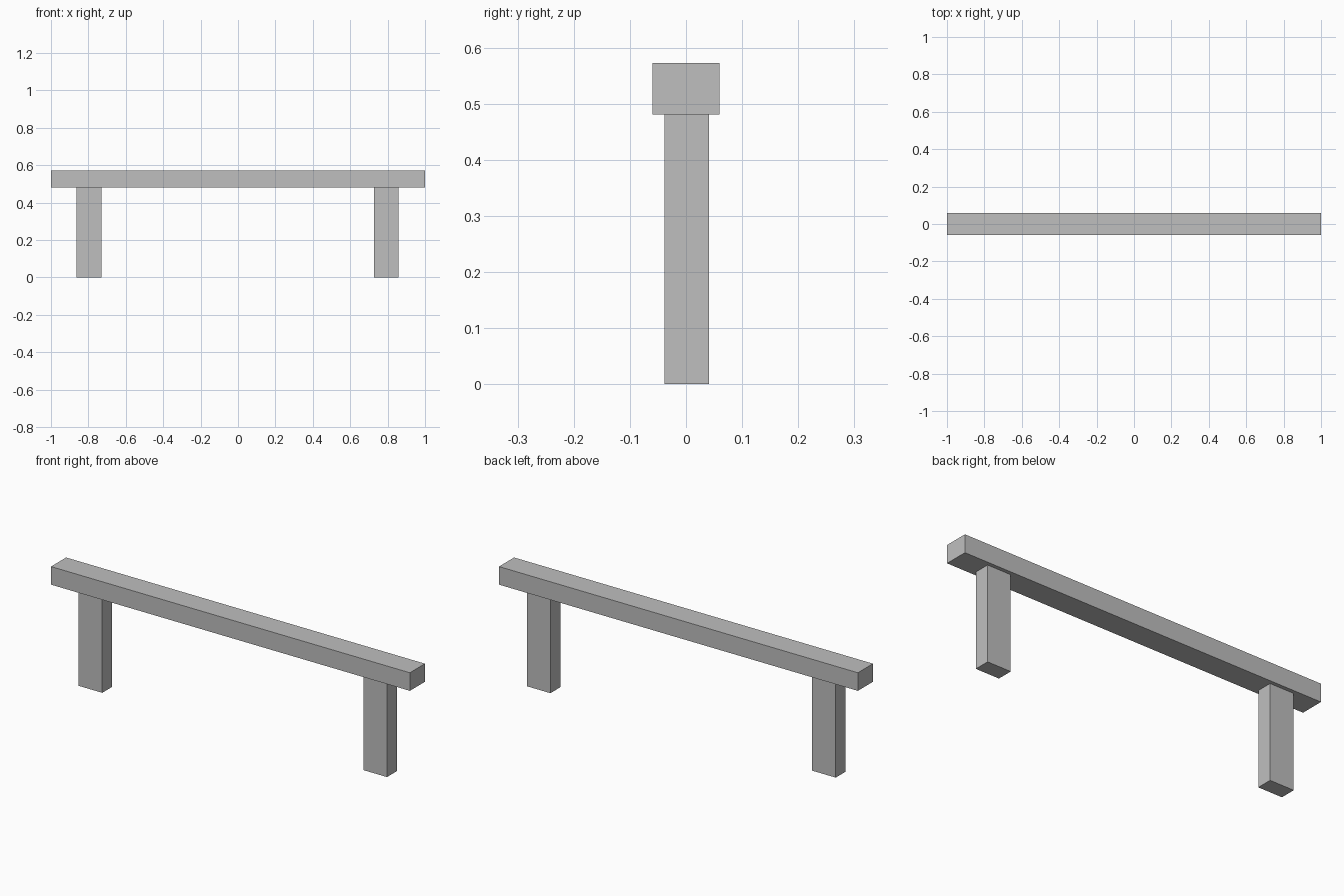
import bpy

cube = bpy.data.objects.get("Cube")
if cube:
    bpy.data.objects.remove(cube, do_unlink=True)

# Single plain grey
grey = bpy.data.materials.new("plain_grey")
grey.use_nodes = True
colour = (0.52, 0.52, 0.52, 1)
grey.diffuse_color = colour
grey.node_tree.nodes["Principled BSDF"].inputs["Base Color"].default_value = colour


def box(name, low, high):
    """Flat-shaded box between two opposite corners."""
    centre = [(a + b) / 2 for a, b in zip(low, high)]
    bpy.ops.mesh.primitive_cube_add(size=1, location=centre)
    obj = bpy.context.object
    obj.name = name
    obj.scale = [b - a for a, b in zip(low, high)]
    bpy.ops.object.transform_apply(location=False, rotation=False, scale=True)
    obj.data.materials.append(grey)
    return obj


beam_bottom, beam_top = 0.481, 0.572

# Long top beam
box("top_beam", (-1, -0.06, beam_bottom), (1, 0.06, beam_top))

# Two upright posts under the beam
for name, x0, x1 in (("right_post", -0.863, -0.73), ("left_post", 0.727, 0.857)):
    box(name, (x0, -0.038, 0), (x1, 0.041, beam_bottom))
